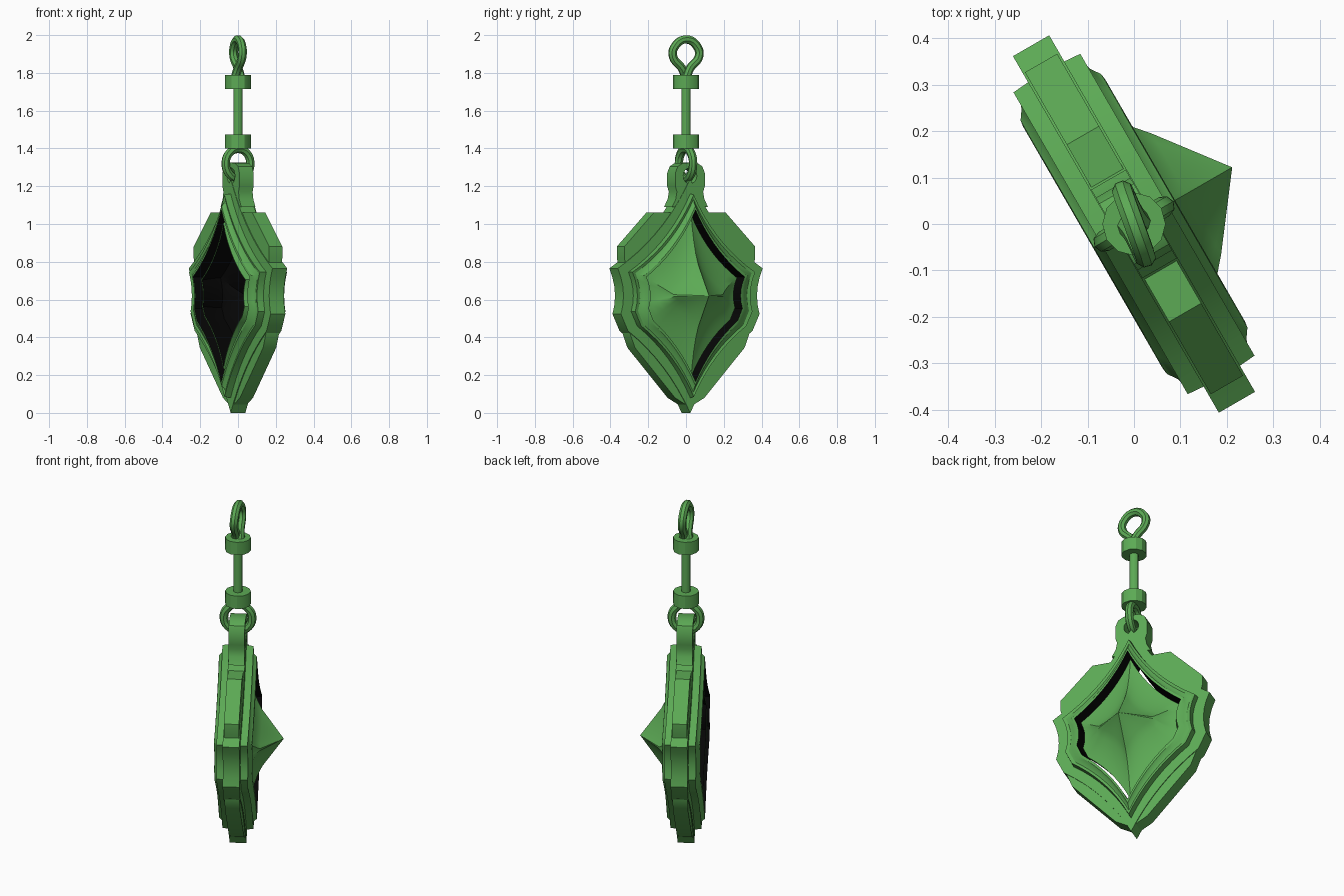
import bpy, bmesh, math
from mathutils import Matrix, Vector

if "Cube" in bpy.data.objects:
    bpy.data.objects.remove(bpy.data.objects["Cube"])

TURN = Matrix.Rotation(math.radians(-60), 4, 'Z')   # pendant plane: local x = width, y = face normal
CZ = 0.62                                           # height of the pendant centre


def material(name, col):
    m = bpy.data.materials.new(name)
    m.diffuse_color = (*col, 1)
    m.use_nodes = True
    m.node_tree.nodes["Principled BSDF"].inputs["Base Color"].default_value = m.diffuse_color
    return m


GREEN = material("green", (0.107, 0.40, 0.09))
BLACK = material("black", (0.002, 0.002, 0.002))


def add(name, data, matrix=Matrix()):
    ob = bpy.data.objects.new(name, data)
    ob.matrix_world = matrix
    bpy.context.collection.objects.link(ob)
    if not data.materials:
        data.materials.append(GREEN)
    return ob


def bez(a, c, b, n):
    return [a * (1 - t) ** 2 + c * 2 * t * (1 - t) + b * t * t for t in (i / n for i in range(n))]


def star(w, h, d, k, sag):
    """Closed six-pointed outline: top, bottom and two tips each side with a notch between."""
    top, tip = Vector((0, h)), Vector((w, d))
    e = tip - top
    inward = Vector((e.y, -e.x)).normalized()
    upper = bez(top, (top + tip) / 2 + inward * 2 * sag, tip, 9)
    notch = bez(tip, Vector((w - 2 * k, 0)), Vector((w, -d)), 6)
    lower = [Vector((p.x, -p.y)) for p in reversed(upper)]
    right = upper + notch + lower
    left = [Vector((-p.x, p.y)) for p in reversed(right[1:-1])]
    return right + left


def loft(name, rings, closed=False, apex=None, black_last=False):
    """Bridge star outlines given as (w, h, d, k, sag, depth)."""
    bm = bmesh.new()
    loops = [[bm.verts.new((p.x, r[5], CZ + p.y)) for p in star(*r[:5])] for r in rings]
    pairs = list(zip(loops, loops[1:]))
    if closed:
        pairs.append((loops[-1], loops[0]))
    n = len(loops[0])
    for j, (a, b) in enumerate(pairs):
        for i in range(n):
            f = bm.faces.new((a[i], a[(i + 1) % n], b[(i + 1) % n], b[i]))
            if black_last and j == len(pairs) - 1:
                f.material_index = 1
    if apex:
        v = bm.verts.new(apex)
        for i in range(n):
            bm.faces.new((loops[-1][i], loops[-1][(i + 1) % n], v))
    bmesh.ops.recalc_face_normals(bm, faces=bm.faces)
    me = bpy.data.meshes.new(name)
    bm.to_mesh(me)
    bm.free()
    me.materials.append(GREEN)
    me.materials.append(BLACK)
    return add(name, me, TURN)


def plate(name, outlines, half):
    """Flat plate with holes, standing in the pendant plane."""
    cu = bpy.data.curves.new(name, 'CURVE')
    cu.dimensions, cu.fill_mode, cu.extrude = '2D', 'BOTH', half
    for pts in outlines:
        s = cu.splines.new('POLY')
        s.points.add(len(pts) - 1)
        for q, p in zip(s.points, pts):
            q.co = (p[0], p[1], 0, 1)
        s.use_cyclic_u = True
    return add(name, cu, TURN @ Matrix.Rotation(math.pi / 2, 4, 'X'))


def wire(name, pts, r, cyclic, matrix=Matrix()):
    cu = bpy.data.curves.new(name, 'CURVE')
    cu.dimensions, cu.bevel_depth, cu.bevel_resolution, cu.resolution_u = '3D', r, 2, 5
    s = cu.splines.new('BEZIER')
    s.bezier_points.add(len(pts) - 1)
    for q, p in zip(s.bezier_points, pts):
        q.co = p
        q.handle_left_type = q.handle_right_type = 'AUTO'
    s.use_cyclic_u = cyclic
    return add(name, cu, matrix)


def mirrored(right):
    return right + [(-x, z) for x, z in reversed(right) if x > 0]


# stepped star frame: half profile mirrored front to back, black inner wall
half = [(0.443, 0.62, 0.145, 0.035, 0.045, 0.045),
        (0.378, 0.54, 0.125, 0.03, 0.04, 0.045),
        (0.375, 0.535, 0.125, 0.03, 0.04, 0.083),
        (0.355, 0.51, 0.12, 0.028, 0.037, 0.079),
        (0.335, 0.49, 0.112, 0.026, 0.034, 0.086),
        (0.315, 0.475, 0.106, 0.025, 0.032, 0.100),
        (0.300, 0.455, 0.10, 0.025, 0.03, 0.102)]
back = [(*r[:5], -r[5]) for r in reversed(half)]
loft("star_frame", back + half, closed=True, black_last=True)

# angular plate showing behind the star's concave sides
side = [(0, 1.14), (0.10, 1.06), (0.22, 1.06), (0.40, 0.88), (0.40, 0.82), (0.37, 0.70),
        (0.37, 0.50), (0.365, 0.42), (0.335, 0.345), (0.09, 0.08), (0, 0.03)]
hole = [(p.x, CZ + p.y) for p in star(0.33, 0.48, 0.11, 0.025, 0.033)]
plate("angular_plate", [mirrored(side), hole], 0.04)

# hanging tab with eyelet
tab = [(0, 1.10), (0.11, 1.09), (0.088, 1.13), (0.08, 1.17), (0.09, 1.20),
       (0.09, 1.27), (0.075, 1.305), (0.045, 1.322), (0, 1.325)]
eye = [(0.042 * math.cos(a * math.pi / 8), 1.255 + 0.042 * math.sin(a * math.pi / 8)) for a in range(16)]
plate("hanging_tab", [mirrored(tab), eye], 0.043)

# open-backed gem shell with dark inside
gem = loft("gem", [(0.235, 0.385, 0.085, 0.02, 0.03, -0.09),
                   (0.275, 0.425, 0.095, 0.022, 0.03, 0.02),
                   (0.280, 0.430, 0.095, 0.022, 0.03, 0.055),
                   (0.250, 0.370, 0.080, 0.018, 0.03, 0.064),
                   (0.215, 0.290, 0.055, 0.012, 0.028, 0.082),
                   (0.180, 0.220, 0.030, 0.006, 0.024, 0.104),
                   (0.150, 0.165, 0.006, 0.0, 0.022, 0.130)], apex=(0, 0.244, CZ))
if sum(f.normal.y * f.area for f in gem.data.polygons) < 0:
    gem.data.flip_normals()
sol = gem.modifiers.new("inside", 'SOLIDIFY')
sol.thickness, sol.offset, sol.material_offset = 0.005, -1, 1

# link ring through the eyelet
wire("link_ring", [(0, 0.075 * math.cos(a * math.pi / 4), 1.32 + 0.078 * math.sin(a * math.pi / 4))
                   for a in range(8)], 0.023, True, TURN)

# swivel: rod and two collars
for name, r, z0, z1, n in (("swivel_rod", 0.025, 1.42, 1.78, 12),
                           ("lower_collar", 0.068, 1.40, 1.475, 12),
                           ("upper_collar", 0.068, 1.715, 1.79, 12)):
    bpy.ops.mesh.primitive_cylinder_add(vertices=n, radius=r, depth=z1 - z0, location=(0, 0, (z0 + z1) / 2))
    ob = bpy.context.object
    ob.name = name
    ob.data.materials.append(GREEN)

# twisted teardrop loop at the top
wire("top_loop", [(-0.018, 0.0, 1.77), (0.0, -0.022, 1.825), (0.022, -0.068, 1.885), (0.022, -0.062, 1.935),
                  (0, 0, 1.977), (-0.022, 0.062, 1.935), (-0.022, 0.068, 1.885), (0.0, 0.022, 1.825),
                  (0.018, 0.0, 1.77)], 0.023, False)

# curves to meshes, smooth shading with sharp edges kept
bpy.ops.object.select_all(action='SELECT')
bpy.context.view_layer.objects.active = gem
bpy.ops.object.convert(target='MESH')
bpy.ops.object.shade_smooth_by_angle(angle=math.radians(30))
